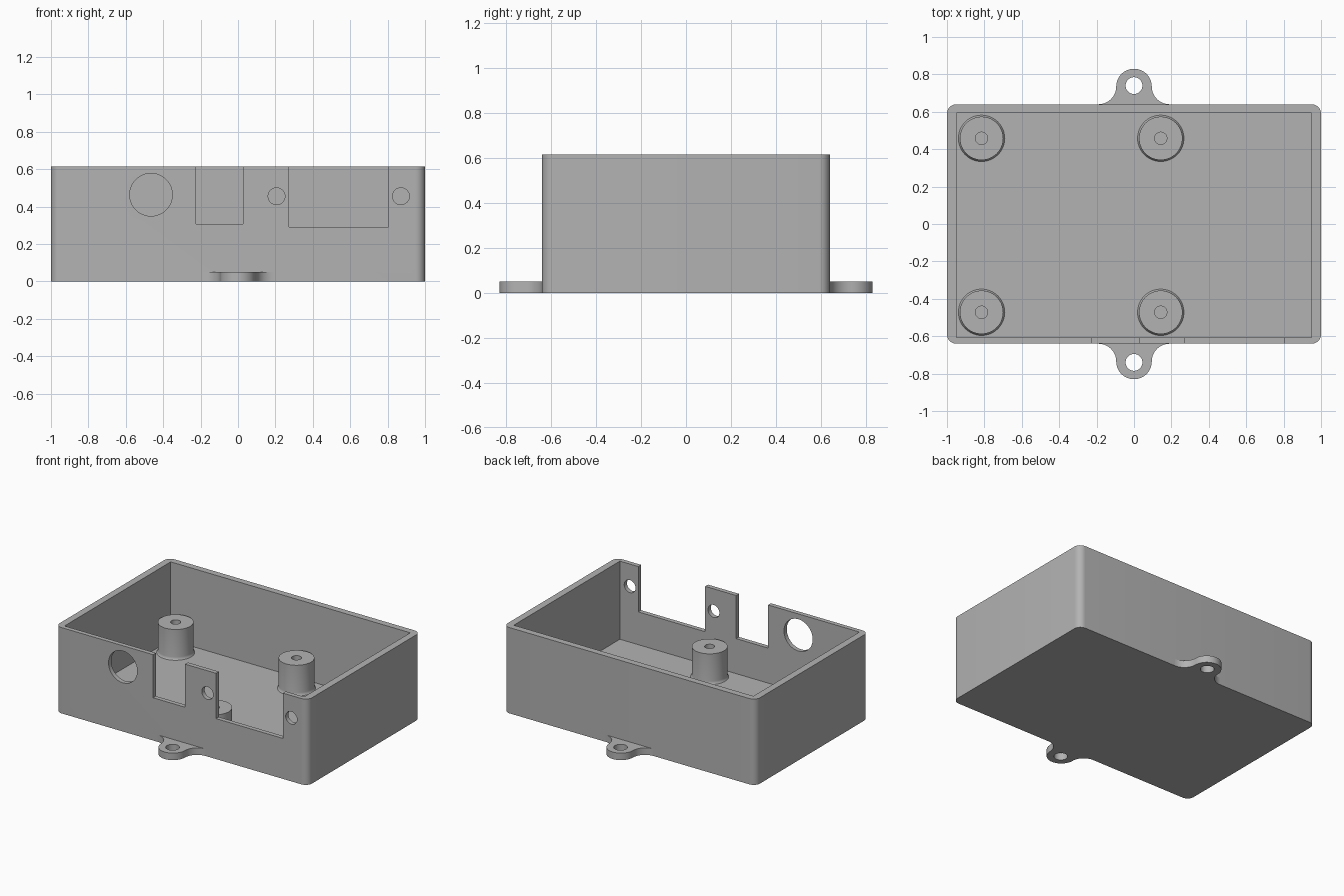
import bpy, bmesh, math

if "Cube" in bpy.data.objects:
    bpy.data.objects.remove(bpy.data.objects["Cube"])

WALL_H, FLOOR, POST_TOP = 0.615, 0.055, 0.272

grey = bpy.data.materials.new("grey plastic")
grey.diffuse_color = (0.45, 0.45, 0.45, 1)
grey.use_nodes = True
grey.node_tree.nodes["Principled BSDF"].inputs["Base Color"].default_value = grey.diffuse_color


def make_object(name, bm):
    bmesh.ops.recalc_face_normals(bm, faces=bm.faces)
    mesh = bpy.data.meshes.new(name)
    bm.to_mesh(mesh)
    bm.free()
    mesh.materials.append(grey)
    obj = bpy.data.objects.new(name, mesh)
    bpy.context.collection.objects.link(obj)
    return obj


def arc(cx, cy, r, a0, a1, n):
    """Points along an arc, angles in degrees."""
    angles = [math.radians(a0 + (a1 - a0) * i / n) for i in range(n + 1)]
    return [(cx + r * math.cos(a), cy + r * math.sin(a)) for a in angles]


def prism(name, points, z0, z1):
    """Extrude a flat outline from z0 to z1."""
    bm = bmesh.new()
    face = bm.faces.new([bm.verts.new((x, y, z0)) for x, y in points])
    ext = bmesh.ops.extrude_face_region(bm, geom=[face])
    verts = [v for v in ext["geom"] if isinstance(v, bmesh.types.BMVert)]
    bmesh.ops.translate(bm, verts=verts, vec=(0, 0, z1 - z0))
    return make_object(name, bm)


def box(name, x0, x1, y0, y1, z0, z1):
    return prism(name, [(x0, y0), (x1, y0), (x1, y1), (x0, y1)], z0, z1)


def disc(name, r, z0, z1):
    return prism(name, arc(0, 0, r, 0, 360, 48)[:-1], z0, z1)


def cut(obj, cutter):
    """Subtract the cutter, then discard it."""
    bpy.context.view_layer.objects.active = obj
    mod = obj.modifiers.new("cut", 'BOOLEAN')
    mod.operation, mod.solver, mod.object = 'DIFFERENCE', 'EXACT', cutter
    bpy.ops.object.modifier_apply(modifier=mod.name)
    bpy.data.objects.remove(cutter)


def smooth(obj):
    bpy.ops.object.select_all(action='DESELECT')
    obj.select_set(True)
    bpy.context.view_layer.objects.active = obj
    bpy.ops.object.shade_smooth_by_angle(angle=math.radians(30))


# Open tray with rounded upright corners and a thinner front wall
R, HY = 0.05, 0.64
outline = []
for sx, sy, start in ((1, 1, 0), (-1, 1, 90), (-1, -1, 180), (1, -1, 270)):
    outline += arc(sx * (1 - R), sy * (HY - R), R, start, start + 90, 8)
tray = prism("tray", outline, 0, WALL_H)
cut(tray, box("cavity", -0.95, 0.95, -0.608, 0.594, FLOOR, 1))

# Connector notches open at the top of the front wall
for x0, x1, z in ((-0.225, 0.028, 0.306), (0.274, 0.804, 0.29)):
    cut(tray, box("notch", x0, x1, -0.75, -0.5, z, 1))

# Round holes through the front wall
for x, z, r in ((-0.465, 0.463, 0.114), (0.206, 0.455, 0.045), (0.871, 0.455, 0.045)):
    drill = disc("drill", r, -0.1, 0.1)
    drill.rotation_euler = (math.pi / 2, 0, 0)
    drill.location = (x, -0.62, z)
    bpy.context.view_layer.update()
    cut(tray, drill)
smooth(tray)

# Screw ears, flared where they meet the front and back walls
F = 0.095
ear_outline = (arc(2 * F, HY + F, F, 270, 180, 10)
               + arc(0, HY + F, F, 0, 180, 24)[1:-1]
               + arc(-2 * F, HY + F, F, 0, -90, 10))
for name, turn in (("back_ear", 0), ("front_ear", math.pi)):
    ear = prism(name, ear_outline, 0, 0.05)
    drill = disc("drill", 0.045, -0.1, 0.1)
    drill.location = (0, HY + 0.1, 0)
    bpy.context.view_layer.update()
    cut(ear, drill)
    ear.rotation_euler.z = turn
    smooth(ear)

# Board standoffs: a turned profile with a screw hole and a small foot fillet
profile = ([(0.033, FLOOR), (0.033, POST_TOP), (0.116, POST_TOP), (0.116, FLOOR + 0.02),
            (0.118, FLOOR + 0.008), (0.124, FLOOR)])
for x in (-0.815, 0.143):
    for y in (-0.472, 0.458):
        bm = bmesh.new()
        verts = [bm.verts.new((r, 0, z)) for r, z in profile]
        edges = [bm.edges.new(pair) for pair in zip(verts, verts[1:] + verts[:1])]
        bmesh.ops.spin(bm, geom=verts + edges, cent=(0, 0, 0), axis=(0, 0, 1),
                       angle=math.tau, steps=48)
        bmesh.ops.remove_doubles(bm, verts=bm.verts, dist=0.0005)
        post = make_object("standoff", bm)
        post.location = (x, y, 0)
        smooth(post)
